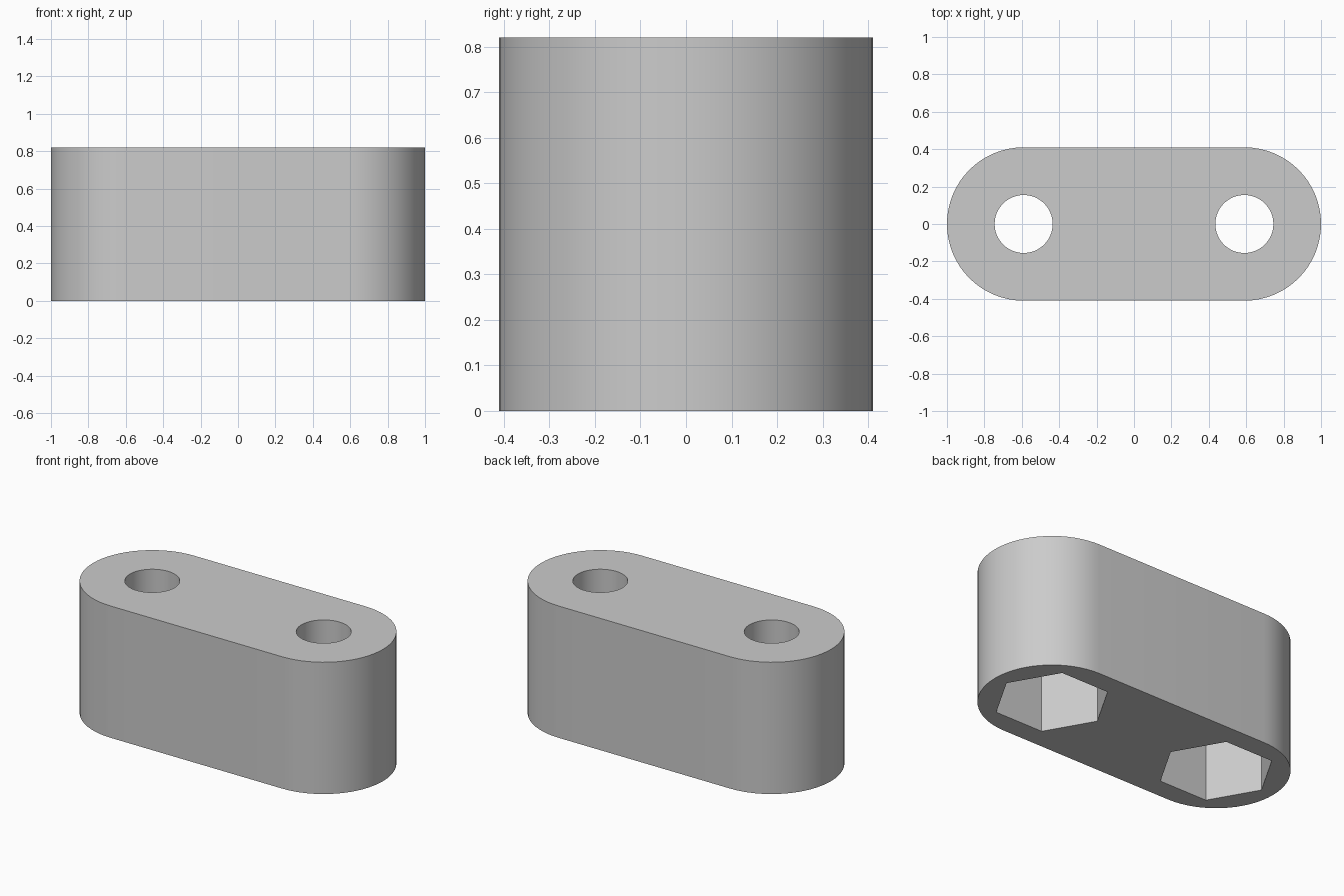
import bpy
import bmesh
from math import cos, sin, pi, radians

HEIGHT = 0.82
END_RADIUS = 0.41
CENTRE = 1 - END_RADIUS      # distance of each hole axis from the middle
HOLE_RADIUS = 0.155
POCKET_RADIUS = 0.326        # corner radius of the hexagonal pocket
POCKET_DEPTH = 0.5
ARC_STEPS = 32

if "Cube" in bpy.data.objects:
    bpy.data.objects.remove(bpy.data.objects["Cube"], do_unlink=True)

grey = bpy.data.materials.new("plain grey")
grey.use_nodes = True
colour = (0.6, 0.6, 0.6, 1)
grey.diffuse_color = colour
grey.node_tree.nodes["Principled BSDF"].inputs["Base Color"].default_value = colour


def arc(cx, radius, start, sweep, steps):
    return [(cx + radius * cos(start + sweep * i / steps),
             radius * sin(start + sweep * i / steps)) for i in range(steps + 1)]


def prism(name, outline, bottom, top):
    """Extrude a closed outline upwards into a solid."""
    bm = bmesh.new()
    base = bm.faces.new([bm.verts.new((x, y, bottom)) for x, y in outline])
    extruded = bmesh.ops.extrude_face_region(bm, geom=[base])["geom"]
    verts = [g for g in extruded if isinstance(g, bmesh.types.BMVert)]
    bmesh.ops.translate(bm, verts=verts, vec=(0, 0, top - bottom))
    bmesh.ops.recalc_face_normals(bm, faces=bm.faces)
    mesh = bpy.data.meshes.new(name)
    bm.to_mesh(mesh)
    bm.free()
    mesh.materials.append(grey)
    obj = bpy.data.objects.new(name, mesh)
    bpy.context.collection.objects.link(obj)
    return obj


def cut(target, cutter):
    """Subtract the cutter from the target and discard it."""
    bpy.context.view_layer.objects.active = target
    mod = target.modifiers.new("cut", "BOOLEAN")
    mod.operation = "DIFFERENCE"
    mod.solver = "EXACT"
    mod.object = cutter
    bpy.ops.object.modifier_apply(modifier=mod.name)
    bpy.data.objects.remove(cutter, do_unlink=True)


# Rounded block
outline = (arc(CENTRE, END_RADIUS, -pi / 2, pi, ARC_STEPS)
           + arc(-CENTRE, END_RADIUS, pi / 2, pi, ARC_STEPS))
block = prism("spacer_block", outline, 0, HEIGHT)

# Round bolt holes above hexagonal nut pockets
for x in (-CENTRE, CENTRE):
    hexagon = arc(x, POCKET_RADIUS, 0, 2 * pi, 6)[:-1]
    circle = arc(x, HOLE_RADIUS, 0, 2 * pi, 2 * ARC_STEPS)[:-1]
    cut(block, prism("nut_cutter", hexagon, -0.1, POCKET_DEPTH))
    cut(block, prism("bolt_cutter", circle, -0.1, HEIGHT + 0.1))

# Smooth curves, sharp edges
bpy.ops.object.select_all(action="DESELECT")
block.select_set(True)
bpy.context.view_layer.objects.active = block
bpy.ops.object.shade_smooth_by_angle(angle=radians(30))
